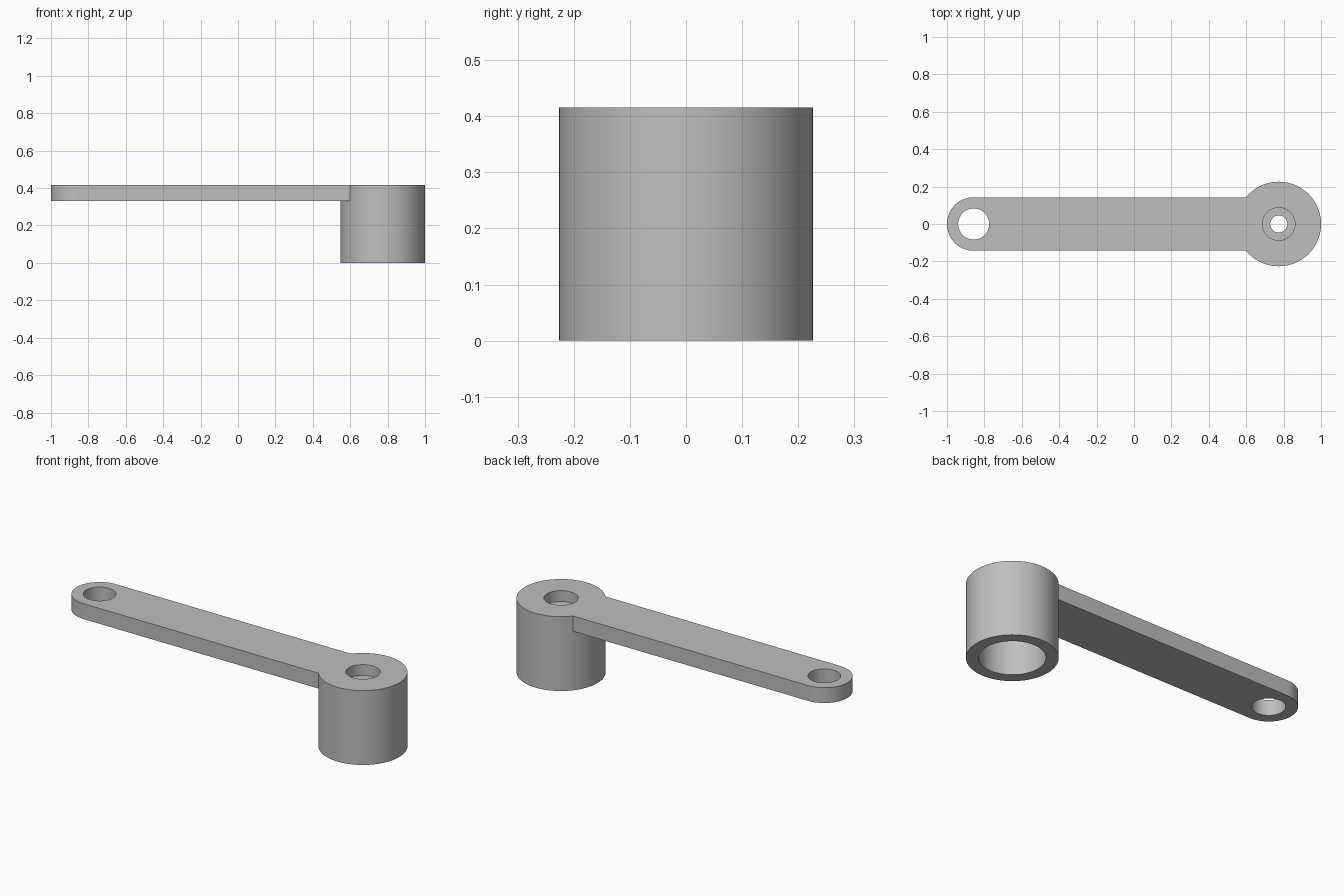
import bpy
import bmesh
from math import sin, cos, pi, asin, tau
from mathutils import Vector

cube = bpy.data.objects.get("Cube")
if cube:
    bpy.data.objects.remove(cube, do_unlink=True)

# Main dimensions
HEIGHT = 0.416
ARM_BOTTOM = 0.33
HUB_X, HUB_R = 0.774, 0.226
BORE_R, COUNTERBORE_R, SCREW_R = 0.164, 0.087, 0.046
COUNTERBORE_Z = 0.355
EYE_X, ARM_HALF, EYE_R = -0.857, 0.143, 0.083
SIDES = 96

grey = bpy.data.materials.new("Plain grey")
grey.use_nodes = True
colour = (0.52, 0.52, 0.52, 1)
grey.diffuse_color = colour
grey.node_tree.nodes["Principled BSDF"].inputs["Base Color"].default_value = colour


def finish(bm, name):
    bmesh.ops.remove_doubles(bm, verts=bm.verts, dist=1e-5)
    bmesh.ops.recalc_face_normals(bm, faces=bm.faces)
    mesh = bpy.data.meshes.new(name)
    bm.to_mesh(mesh)
    bm.free()
    mesh.materials.append(grey)
    obj = bpy.data.objects.new(name, mesh)
    bpy.context.collection.objects.link(obj)
    bpy.ops.object.select_all(action="DESELECT")
    obj.select_set(True)
    bpy.context.view_layer.objects.active = obj
    bpy.ops.object.shade_smooth_by_angle(angle=pi / 6)
    return obj


def arc(x, radius, start, end, steps):
    angles = [start + (end - start) * i / steps for i in range(steps + 1)]
    return [Vector((x + radius * cos(a), radius * sin(a), ARM_BOTTOM)) for a in angles]


def add_loop(bm, points):
    verts = [bm.verts.new(p) for p in points]
    return [bm.edges.new((v, verts[i - 1])) for i, v in enumerate(verts)]


# Hub: turned section with a wide lower bore and a counterbored screw hole
section = [(HUB_R, 0), (HUB_R, HEIGHT), (COUNTERBORE_R, HEIGHT),
           (COUNTERBORE_R, COUNTERBORE_Z), (SCREW_R, COUNTERBORE_Z),
           (SCREW_R, ARM_BOTTOM), (BORE_R, ARM_BOTTOM), (BORE_R, 0)]
bm = bmesh.new()
edges = add_loop(bm, [(HUB_X + r, 0, z) for r, z in section])
bmesh.ops.spin(bm, geom=list(bm.verts) + edges, cent=(HUB_X, 0, 0),
               axis=(0, 0, 1), angle=tau, steps=SIDES)
finish(bm, "hub")

# Arm: rounded plate with an eye, ending flush against the hub wall
join = asin(ARM_HALF / HUB_R)
outline = arc(EYE_X, ARM_HALF, pi / 2, 3 * pi / 2, SIDES // 2)
outline += arc(HUB_X, HUB_R, pi + join, pi - join, SIDES // 4)
bm = bmesh.new()
edges = add_loop(bm, outline)
edges += add_loop(bm, arc(EYE_X, EYE_R, 0, tau, SIDES)[:-1])
bmesh.ops.triangle_fill(bm, edges=edges, use_beauty=True)
plate = bmesh.ops.extrude_face_region(bm, geom=list(bm.faces), use_keep_orig=True)
top = [v for v in plate["geom"] if isinstance(v, bmesh.types.BMVert)]
bmesh.ops.translate(bm, verts=top, vec=(0, 0, HEIGHT - ARM_BOTTOM))
finish(bm, "crank_arm")
